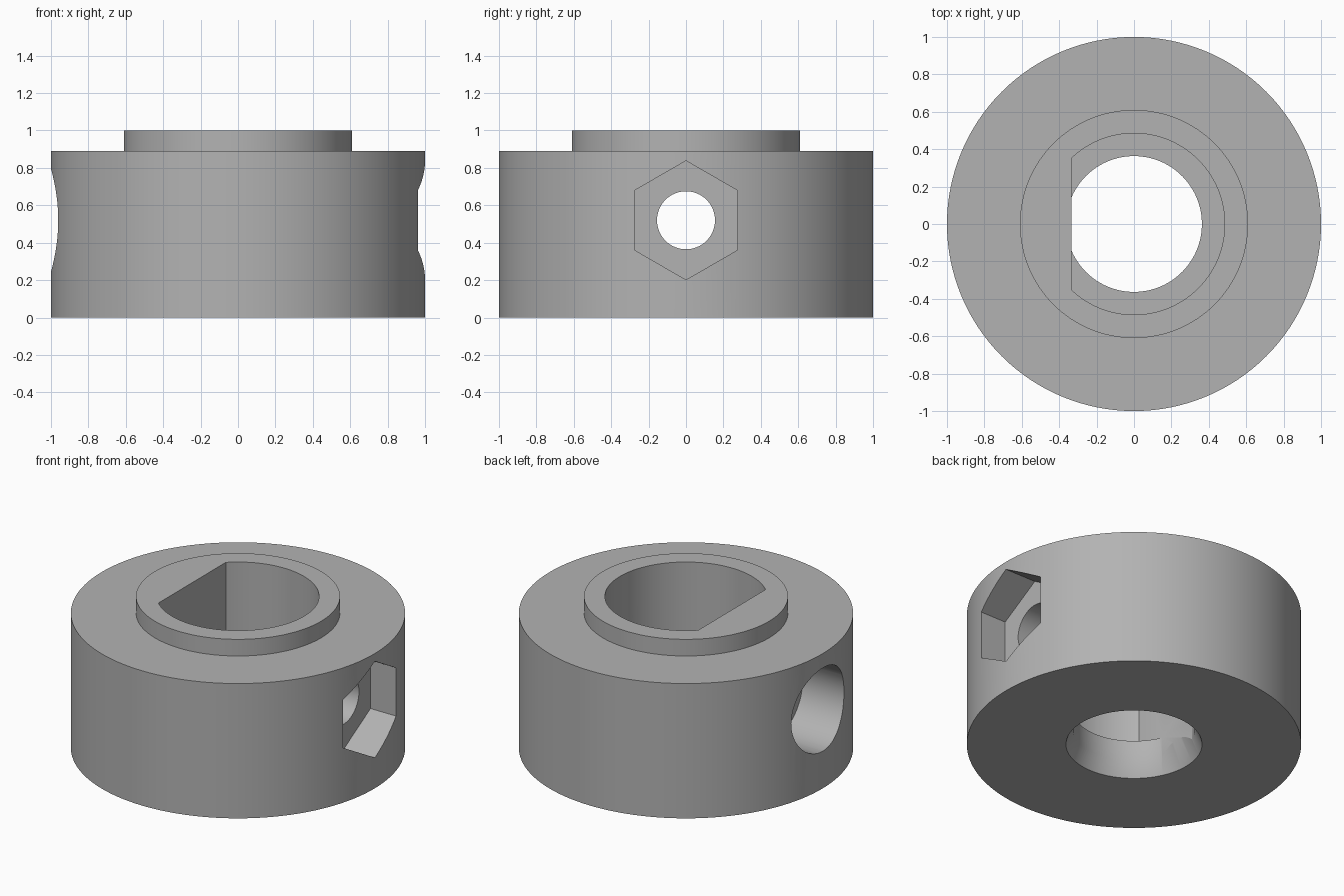
import bpy, bmesh
from math import radians, sin, cos, acos, pi
from mathutils import Matrix

if "Cube" in bpy.data.objects:
    bpy.data.objects.remove(bpy.data.objects["Cube"])

SEGMENTS = 128
HOLE_Z = 0.52     # height of the cross hole
FLAT_X = 0.335    # distance of the bore flat from the axis

metal = bpy.data.materials.new("grey metal")
metal.use_nodes = True
GREY = (0.45, 0.45, 0.45, 1)
metal.diffuse_color = GREY
metal.node_tree.nodes["Principled BSDF"].inputs["Base Color"].default_value = GREY


def make_object(name, bm):
    bmesh.ops.recalc_face_normals(bm, faces=bm.faces)
    mesh = bpy.data.meshes.new(name)
    bm.to_mesh(mesh)
    bm.free()
    mesh.materials.append(metal)
    obj = bpy.data.objects.new(name, mesh)
    bpy.context.collection.objects.link(obj)
    return obj


def prism(name, outline, z0, z1):
    """Extrude a flat outline from z0 to z1."""
    bm = bmesh.new()
    face = bm.faces.new([bm.verts.new((x, y, z0)) for x, y in outline])
    top = bmesh.ops.extrude_face_region(bm, geom=[face])["geom"]
    verts = [v for v in top if isinstance(v, bmesh.types.BMVert)]
    bmesh.ops.translate(bm, verts=verts, vec=(0, 0, z1 - z0))
    return make_object(name, bm)


def lathe(name, profile):
    """Spin a profile of (radius, height) points about the z axis."""
    bm = bmesh.new()
    rings = [[bm.verts.new((r * cos(2 * pi * i / SEGMENTS), r * sin(2 * pi * i / SEGMENTS), z))
              for i in range(SEGMENTS)] for r, z in profile]
    for low, high in zip(rings, rings[1:]):
        for i in range(SEGMENTS):
            j = (i + 1) % SEGMENTS
            bm.faces.new((low[i], low[j], high[j], high[i]))
    bm.faces.new(rings[0])
    bm.faces.new(rings[-1])
    return make_object(name, bm)


def d_outline(radius):
    """Circle with a flat on its -x side."""
    limit = acos(-FLAT_X / radius)
    angles = [limit * (2 * i / SEGMENTS - 1) for i in range(SEGMENTS + 1)]
    return [(radius * cos(a), radius * sin(a)) for a in angles]


def cross_cutter(name, radius, sides, x0, x1):
    """Regular prism lying along x at the cross hole height."""
    bm = bmesh.new()
    bmesh.ops.create_cone(bm, cap_ends=True, segments=sides, radius1=radius,
                          radius2=radius, depth=x1 - x0)
    turn = Matrix.Rotation(radians(90), 4, 'Y')
    bm.transform(Matrix.Translation(((x0 + x1) / 2, 0, HOLE_Z)) @ turn)
    # one corner points straight up
    top = max(bm.verts, key=lambda v: v.co.z).co
    if abs(top.z - HOLE_Z - radius) > 0.001:
        bm.transform(Matrix.Translation((0, 0, HOLE_Z)) @ Matrix.Rotation(pi / sides, 4, 'X')
                     @ Matrix.Translation((0, 0, -HOLE_Z)))
    return make_object(name, bm)


# Collar with its raised rim
collar = lathe("collar", [(1, 0), (1, 0.89), (0.61, 0.89), (0.61, 1)])

# Flatted bores, bottom countersink, nut pocket, screw head pocket and screw hole
cutters = [
    prism("lower_bore_cutter", d_outline(0.363), -0.1, 0.5),
    prism("upper_bore_cutter", d_outline(0.485), 0.233, 1.1),
    lathe("countersink_cutter", [(0.452, -0.1), (0.317, 0.2)]),
    cross_cutter("nut_pocket_cutter", 0.318, 6, 0.775, 1.2),
    cross_cutter("head_pocket_cutter", 0.275, 64, -1.2, -0.66),
    cross_cutter("screw_hole_cutter", 0.155, 64, -1.2, 1.2),
]

bpy.ops.object.select_all(action='DESELECT')
bpy.context.view_layer.objects.active = collar
collar.select_set(True)
for cutter in cutters:
    cut = collar.modifiers.new(cutter.name, 'BOOLEAN')
    cut.operation = 'DIFFERENCE'
    cut.solver = 'EXACT'
    cut.object = cutter
    bpy.ops.object.modifier_apply(modifier=cut.name)
    bpy.data.objects.remove(cutter)

bpy.ops.object.shade_smooth_by_angle(angle=radians(25))
